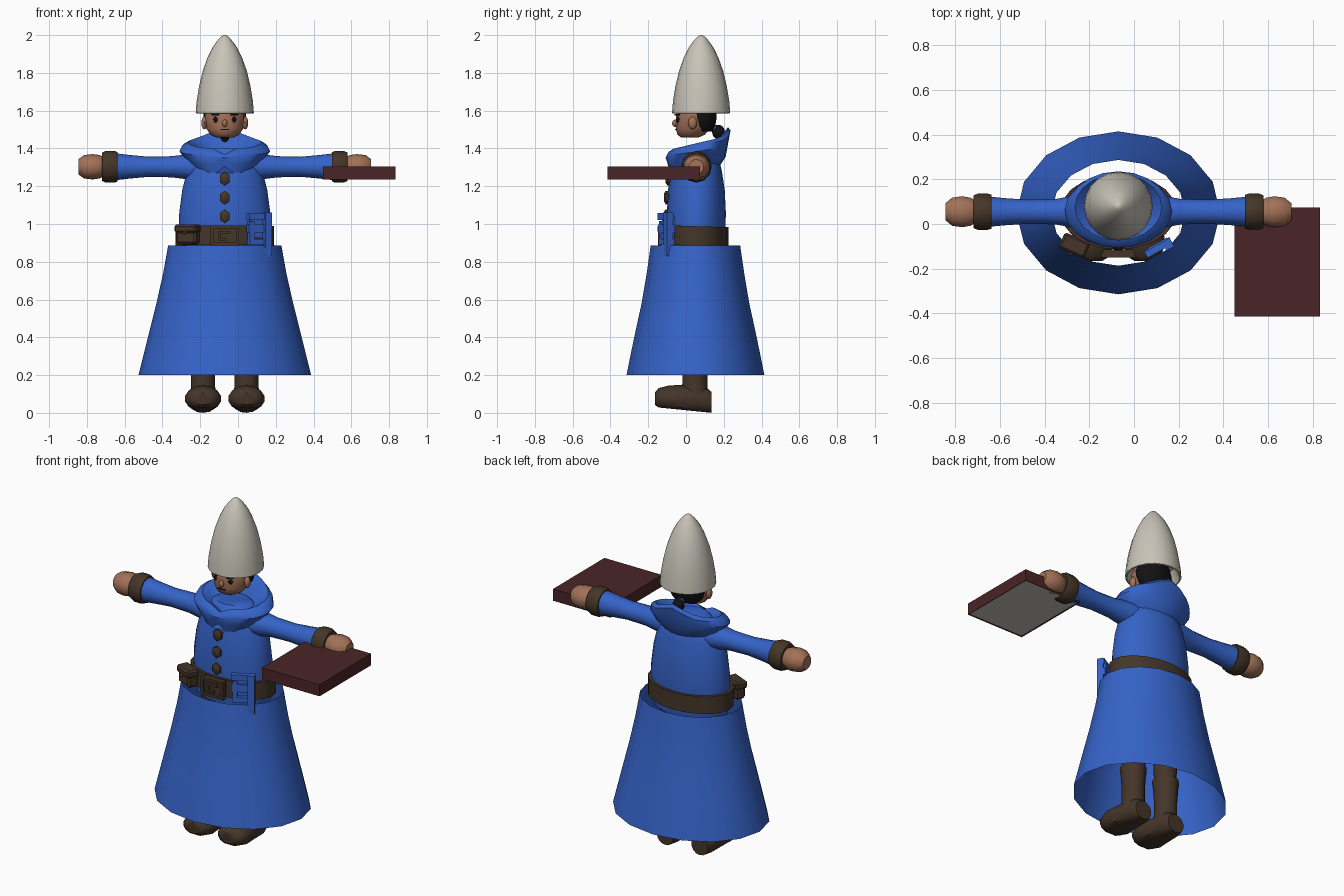
import bpy, bmesh, math
from mathutils import Matrix, Vector

CX, CY = -0.07, 0.055          # centre line of the body


def material(name, rgb):
    m = bpy.data.materials.new(name)
    m.diffuse_color = (*rgb, 1)
    return m


BLUE = material("robe blue", (0.036, 0.125, 0.58))
BROWN = material("leather brown", (0.058, 0.036, 0.022))
SKIN = material("skin", (0.36, 0.165, 0.095))
CREAM = material("felt cream", (0.58, 0.55, 0.48))
MAROON = material("cover maroon", (0.070, 0.018, 0.020))
BLACK = material("hair black", (0.006, 0.006, 0.007))


def finish(name, bm, mats, angle=40):
    bmesh.ops.recalc_face_normals(bm, faces=bm.faces)
    me = bpy.data.meshes.new(name)
    bm.to_mesh(me)
    bm.free()
    ob = bpy.data.objects.new(name, me)
    bpy.context.collection.objects.link(ob)
    for m in mats:
        me.materials.append(m)
    if angle:
        bpy.ops.object.select_all(action='DESELECT')
        ob.select_set(True)
        bpy.context.view_layer.objects.active = ob
        bpy.ops.object.shade_smooth_by_angle(angle=math.radians(angle))
    return ob


def loft(name, mat, rings, sides=16, axis='Z', caps=True, shape=None, closed=False):
    """Rings of (centre x, y, z, radius u, radius v, tilt) skinned together."""
    bm = bmesh.new()
    rows = []
    for r in rings:
        cx, cy, cz, ru, rv = r[:5]
        tilt = r[5] if len(r) > 5 else 0
        row = []
        for i in range(sides):
            a = 2 * math.pi * i / sides - math.pi / 2
            u, v = ru * math.cos(a), rv * math.sin(a)
            off = {'Z': (u, v, tilt * math.sin(a)), 'X': (0, u, v), 'Y': (u, 0, v)}[axis]
            p = Vector((cx, cy, cz)) + Vector(off)
            row.append(bm.verts.new(shape(p) if shape else p))
        rows.append(row)
    pairs = list(zip(rows, rows[1:])) + ([(rows[-1], rows[0])] if closed else [])
    for a, b in pairs:
        for i in range(sides):
            j = (i + 1) % sides
            bm.faces.new((a[i], a[j], b[j], b[i]))
    if caps and not closed:
        bm.faces.new(rows[0])
        bm.faces.new(rows[-1])
    return finish(name, bm, [mat])


def box(name, mat, c, size, turn=0, bevel=0):
    bm = bmesh.new()
    bmesh.ops.create_cube(bm, size=1)
    bmesh.ops.scale(bm, vec=size, verts=bm.verts)
    if bevel:
        bmesh.ops.bevel(bm, geom=bm.edges[:], offset=bevel, segments=1, affect='EDGES')
    bmesh.ops.transform(bm, matrix=Matrix.Translation(c) @ Matrix.Rotation(turn, 4, 'Z'), verts=bm.verts)
    return finish(name, bm, [mat], 0)


def ball(name, mat, c, radii, turn=0, seg=12):
    bm = bmesh.new()
    bmesh.ops.create_uvsphere(bm, u_segments=seg, v_segments=seg // 2 + 2, radius=1)
    bmesh.ops.scale(bm, vec=radii, verts=bm.verts)
    bmesh.ops.transform(bm, matrix=Matrix.Translation(c) @ Matrix.Rotation(turn, 4, 'Z'), verts=bm.verts)
    return finish(name, bm, [mat], 60)


# Open flared skirt
loft("skirt", BLUE, [(CX, 0.05, z, rx, ry) for z, rx, ry in (
    (0.20, 0.457, 0.365), (0.30, 0.432, 0.345), (0.42, 0.402, 0.32),
    (0.58, 0.362, 0.285), (0.74, 0.326, 0.258), (0.885, 0.30, 0.237))], caps=False)

# Coat body
loft("torso", BLUE, [(CX, CY, z, rx, ry) for z, rx, ry in (
    (0.83, 0.225, 0.14), (0.92, 0.242, 0.153), (1.06, 0.241, 0.156), (1.18, 0.225, 0.150),
    (1.28, 0.200, 0.135), (1.36, 0.165, 0.115), (1.40, 0.10, 0.08))], sides=20)


# Cowl: notched at the front, raised at the back
def cowl_shape(p):
    d = abs(p.x - CX)
    if p.y < 0 and d < 0.03:
        p.z = 1.34 + (p.z - 1.34) * 0.5
    if p.y > 0.14 and p.z > 1.40:
        p.z += 0.045 * max(0, 1 - d / 0.14)
    return p


loft("cowl", BLUE, [(CX, 0.045, 1.29, 0.155, 0.135, 0.02), (CX, 0.055, 1.335, 0.205, 0.155, 0.02),
                    (CX, 0.06, 1.385, 0.24, 0.168, 0.025), (CX, 0.068, 1.415, 0.225, 0.168, 0.035),
                    (CX, 0.075, 1.432, 0.195, 0.148, 0.035), (CX, 0.065, 1.40, 0.145, 0.115, 0.02),
                    (CX, 0.06, 1.365, 0.09, 0.08, 0.0)], sides=20, shape=cowl_shape)

# Arms, cuffs, hands, legs and boots, in left and right pairs
for s, side in ((-1, "right"), (1, "left")):
    def along(rows):
        return [(CX + s * d, CY, 1.303, u, v) for d, u, v in rows]

    loft(side + "_sleeve", BLUE, along(((0.10, 0.085, 0.085), (0.20, 0.072, 0.066), (0.28, 0.057, 0.056),
         (0.40, 0.054, 0.053), (0.50, 0.060, 0.062), (0.585, 0.068, 0.072))), sides=12, axis='X')
    loft(side + "_cuff", BROWN, along(((0.57, 0.05, 0.05), (0.568, 0.076, 0.078), (0.585, 0.081, 0.084),
         (0.63, 0.081, 0.084), (0.650, 0.073, 0.075), (0.645, 0.05, 0.05))), sides=12, axis='X')
    loft(side + "_hand", SKIN, along(((0.63, 0.045, 0.045), (0.662, 0.066, 0.062), (0.70, 0.073, 0.067),
         (0.745, 0.066, 0.062), (0.775, 0.040, 0.040))), sides=10, axis='X')

    fx = CX + s * 0.115

    def sole(p):
        p.z = max(p.z, 0.03 - 0.1 * (p.y + 0.16))
        return p

    loft(side + "_boot_foot", BROWN, [(fx, y, z, u, v) for y, z, u, v in (
        (-0.165, 0.075, 0.045, 0.032), (-0.145, 0.075, 0.078, 0.056), (-0.09, 0.075, 0.097, 0.070),
        (-0.03, 0.075, 0.090, 0.073), (0.04, 0.07, 0.076, 0.078), (0.10, 0.065, 0.070, 0.075),
        (0.135, 0.055, 0.055, 0.056))], sides=14, axis='Y', shape=sole)
    loft(side + "_boot_shaft", BROWN, [(fx, 0.047, z, r, r + 0.003) for z, r in (
        (0.07, 0.072), (0.14, 0.064), (0.22, 0.063), (0.32, 0.070), (0.345, 0.074), (0.36, 0.070),
        (0.361, 0.060))], sides=12)
    loft(side + "_leg", BROWN, [(CX + s * 0.11, 0.05, z, r, r) for z, r in (
        (0.34, 0.062), (0.60, 0.070), (0.86, 0.085))], sides=12)

    # Ears, eyes and brows
    ball(side + "_ear", SKIN, (CX + s * 0.108, 0.035, 1.535), (0.016, 0.024, 0.034), seg=8)
    ball(side + "_eye", BLACK, (CX + s * 0.050, -0.043, 1.553), (0.013, 0.005, 0.016), s * 0.5)
    box(side + "_brow", BLACK, (CX + s * 0.050, -0.046, 1.579), (0.042, 0.009, 0.009), s * 0.5)

# Head with nose and mouth
loft("head", SKIN, [(CX, y, z, rx, ry) for y, z, rx, ry in (
    (0.02, 1.458, 0.045, 0.045), (0.027, 1.472, 0.075, 0.072), (0.038, 1.505, 0.098, 0.092),
    (0.045, 1.55, 0.106, 0.099), (0.05, 1.60, 0.106, 0.099), (0.055, 1.67, 0.08, 0.08))])
ball("nose", SKIN, (CX, -0.056, 1.533), (0.014, 0.018, 0.020), seg=8)
box("mouth", BLACK, (CX, -0.053, 1.500), (0.045, 0.008, 0.005))

# Hair at the back of the head and tied tail
loft("hair", BLACK, [(CX, y, z, rx, ry) for y, z, rx, ry in (
    (0.095, 1.49, 0.07, 0.045), (0.09, 1.515, 0.098, 0.064), (0.087, 1.56, 0.111, 0.075),
    (0.082, 1.60, 0.113, 0.080), (0.08, 1.68, 0.08, 0.07))])
ball("hair_tail", BLACK, (CX, 0.172, 1.487), (0.034, 0.034, 0.038))
ball("hair_tail_tip", BLACK, (CX, 0.19, 1.452), (0.026, 0.028, 0.032))
ball("hair_tie", BLUE, (CX, 0.15, 1.508), (0.024, 0.02, 0.018))

# Tall hat, hollow underneath
loft("hat", CREAM, [(CX, 0.08, z, r, r) for z, r in (
    (1.66, 0.115), (1.60, 0.138), (1.585, 0.145), (1.587, 0.154), (1.65, 0.149), (1.73, 0.136),
    (1.81, 0.117), (1.88, 0.092), (1.935, 0.065), (1.975, 0.036), (1.993, 0.018), (2.0, 0.007))], sides=20)

# Belt band
loft("belt", BROWN, [(CX, CY, 0.885, 0.240, 0.150, -0.005), (CX, CY, 0.885, 0.262, 0.170, -0.005),
                     (CX, CY, 0.988, 0.260, 0.170, -0.005), (CX, CY, 0.988, 0.238, 0.150, -0.005)],
     sides=20, closed=True)

# Buckle: plate, raised frame and hooked prong
box("buckle_plate", BROWN, (CX, -0.124, 0.94), (0.14, 0.02, 0.10))
for x, z, w, h in ((0, 0.985, 0.15, 0.016), (0, 0.893, 0.15, 0.016), (-0.067, 0.939, 0.016, 0.10),
                   (0.067, 0.939, 0.016, 0.10), (-0.03, 0.937, 0.013, 0.045), (0.0, 0.955, 0.06, 0.012),
                   (-0.01, 0.918, 0.04, 0.012)):
    box("buckle_bar", BROWN, (CX + x, -0.138, z), (w, 0.022, h))

# Belt pouch with flap
box("pouch", BROWN, (-0.265, -0.092, 0.937), (0.115, 0.065, 0.09), -0.42, 0.012)
box("pouch_flap", BROWN, (-0.267, -0.096, 0.975), (0.125, 0.075, 0.045), -0.42, 0.01)
ball("pouch_stud", BROWN, (-0.284, -0.134, 0.955), (0.01, 0.01, 0.01), seg=8)

# Blue holder hung on the belt
turn = 0.5
hub = Vector((0.108, -0.103, 0))
for x, y, z, w, d, h in ((0.045, -0.015, 0.945, 0.04, 0.035, 0.23), (0, -0.005, 1.04, 0.13, 0.03, 0.035),
                         (0, 0, 0.975, 0.13, 0.03, 0.045), (0, 0, 0.905, 0.12, 0.03, 0.030),
                         (-0.045, 0, 0.96, 0.025, 0.03, 0.11), (0.005, 0.008, 0.985, 0.10, 0.02, 0.12)):
    p = hub + Matrix.Rotation(turn, 3, 'Z') @ Vector((x, y, z))
    box("belt_holder", BLUE, p, (w, d, h), turn)

# Hexagonal coat buttons
for z, y in ((1.04, -0.101), (1.14, -0.099), (1.24, -0.091)):
    loft("button", BROWN, [(CX, y + 0.015, z, 0.03, 0.036), (CX, y - 0.008, z, 0.03, 0.036),
                           (CX, y - 0.017, z, 0.018, 0.022)], sides=6, axis='Y')

# Book held flat, page block showing underneath
bm = bmesh.new()
bmesh.ops.create_cube(bm, size=1)
bmesh.ops.scale(bm, vec=(0.383, 0.49, 0.07), verts=bm.verts)
bmesh.ops.translate(bm, vec=(0.642, -0.17, 1.27), verts=bm.verts)
under = min(bm.faces, key=lambda f: f.calc_center_median().z)
bmesh.ops.inset_individual(bm, faces=[under], thickness=0.012, depth=-0.004)
under.material_index = 1
finish("book", bm, [MAROON, CREAM], 0)
